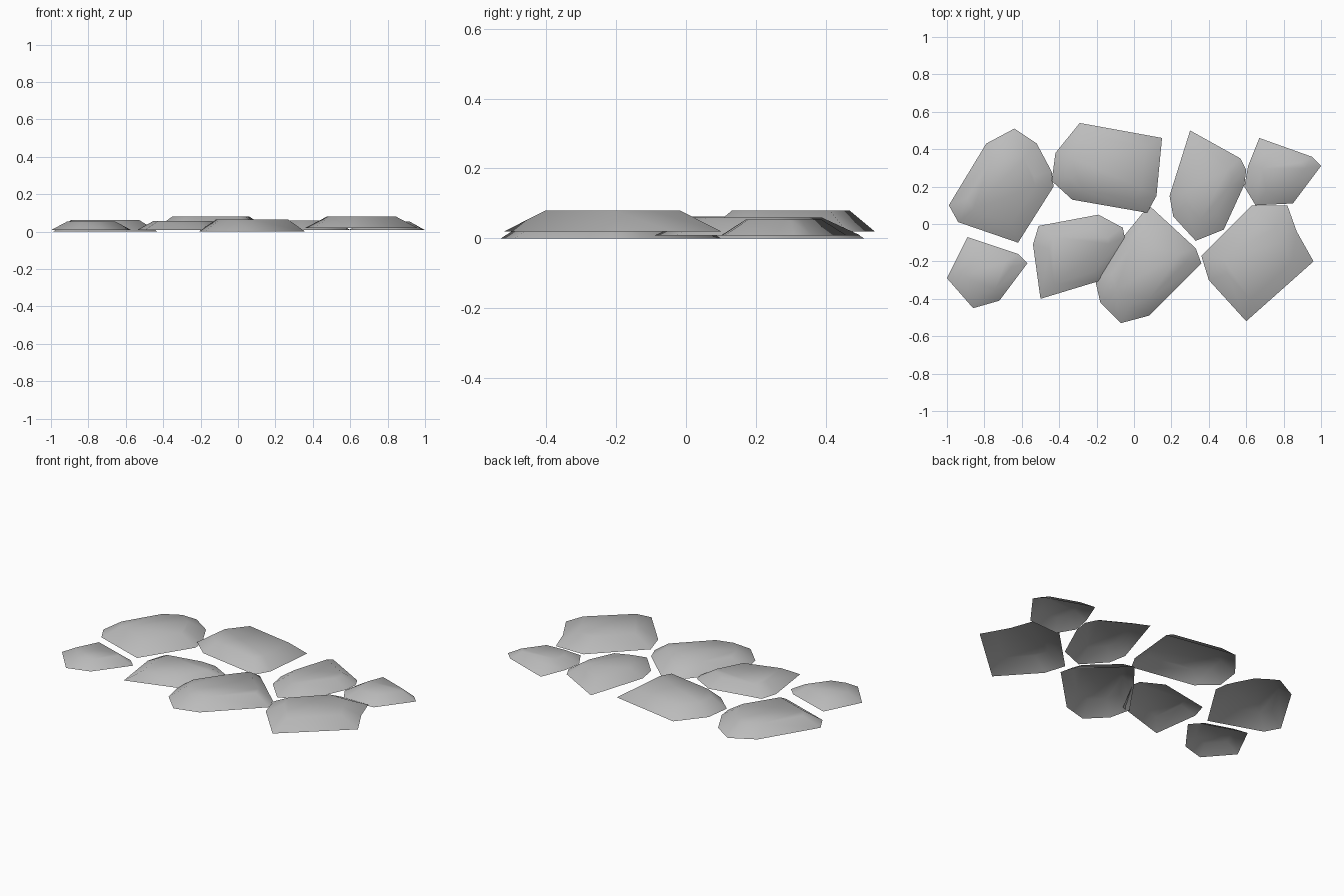
import bpy
import bmesh
from mathutils import Vector

cube = bpy.data.objects.get("Cube")
if cube:
    bpy.data.objects.remove(cube, do_unlink=True)

stone_grey = bpy.data.materials.new("stone grey")
stone_grey.use_nodes = True
grey = (0.5, 0.5, 0.5, 1)
stone_grey.diffuse_color = grey
bsdf = stone_grey.node_tree.nodes["Principled BSDF"]
bsdf.inputs["Base Color"].default_value = grey
bsdf.inputs["Roughness"].default_value = 0.9


def paving_stone(name, outline, base, top, scale):
    """Open-bottomed slab: an outline sloping up to a smaller flat top."""
    rim = [Vector((x, y, base)) for x, y in outline]
    low = Vector([min(p[i] for p in rim) for i in range(3)])
    high = Vector([max(p[i] for p in rim) for i in range(3)])
    centre = (low + high) / 2
    bm = bmesh.new()
    lower = [bm.verts.new(p) for p in rim]
    upper = []
    for p in rim:
        q = centre + (p - centre) * scale
        q.z = top
        upper.append(bm.verts.new(q))
    count = len(rim)
    for i in range(count):
        j = (i + 1) % count
        bm.faces.new((lower[i], lower[j], upper[j], upper[i]))
    bm.faces.new(upper)
    bm.normal_update()
    if bm.faces[:][-1].normal.z < 0:
        bmesh.ops.reverse_faces(bm, faces=bm.faces[:])
    for face in bm.faces:
        face.smooth = True
    mesh = bpy.data.meshes.new(name)
    bm.to_mesh(mesh)
    bm.free()
    mesh.materials.append(stone_grey)
    stone = bpy.data.objects.new(name, mesh)
    bpy.context.collection.objects.link(stone)


# Back row, from right to left of the model
paving_stone("back_right_stone",
             [(-.64, .51), (-.52, .43), (-.44, .28), (-.43, .2),
              (-.62, -.1), (-.94, .01), (-.99, .1), (-.79, .43)], 0, .062, .65)
paving_stone("back_middle_stone",
             [(-.29, .54), (.15, .46), (.12, .15), (.07, .06),
              (-.33, .13), (-.44, .23), (-.42, .38)], .02, .08, .7)
paving_stone("back_narrow_stone",
             [(.3, .5), (.57, .35), (.6, .29), (.59, .21),
              (.48, -.03), (.33, -.09), (.21, .04), (.19, .15)], .008, .06, .62)
paving_stone("back_left_stone",
             [(.67, .46), (.95, .36), (1, .31), (.85, .11),
              (.65, .1), (.59, .2), (.61, .31)], .008, .054, .6)

# Front row, from right to left of the model
paving_stone("front_right_stone",
             [(-.89, -.07), (-.62, -.16), (-.57, -.21), (-.72, -.41),
              (-.86, -.45), (-1, -.29)], .008, .054, .6)
paving_stone("front_inner_stone",
             [(-.19, .05), (-.06, -.02), (-.05, -.07), (-.17, -.3),
              (-.5, -.4), (-.54, -.11), (-.51, -.01)], .008, .056, .65)
paving_stone("front_middle_stone",
             [(.08, .1), (.33, -.13), (.36, -.21), (.08, -.49), (-.07, -.53),
              (-.18, -.42), (-.21, -.29), (-.05, -.06)], 0, .064, .68)
paving_stone("front_left_stone",
             [(.63, .1), (.82, .1), (.87, -.04), (.96, -.2),
              (.6, -.52), (.4, -.3), (.36, -.17)], .02, .08, .62)
